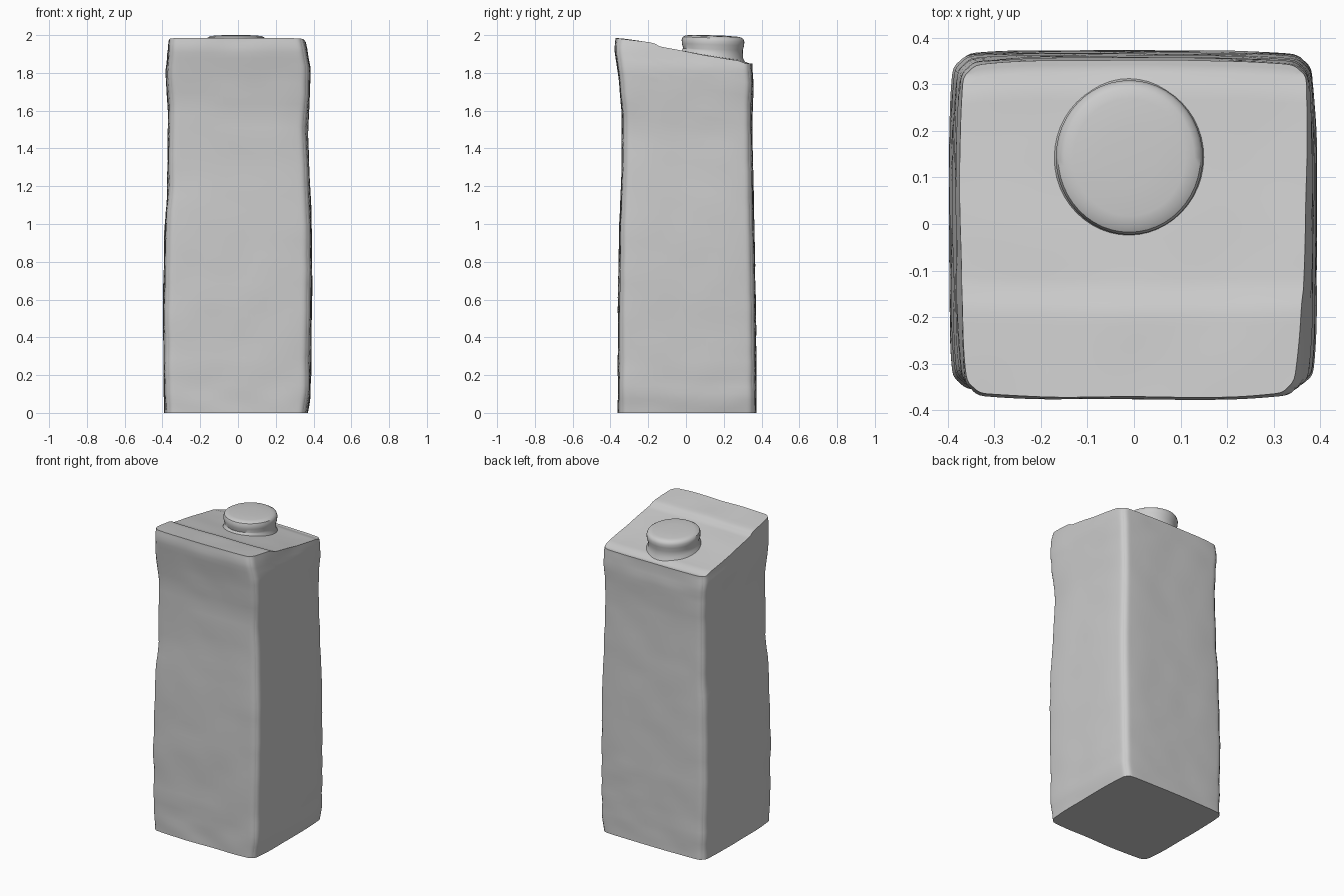
import bpy, bmesh, math
from mathutils import Vector, noise

cube = bpy.data.objects.get("Cube")
if cube:
    bpy.data.objects.remove(cube, do_unlink=True)

grey = bpy.data.materials.new("plain grey")
grey.use_nodes = True
GREY = (0.6, 0.6, 0.6, 1)
grey.diffuse_color = GREY
grey.node_tree.nodes["Principled BSDF"].inputs["Base Color"].default_value = GREY


def interp(points, t):
    """Piecewise linear lookup in a list of (key, value) pairs."""
    if t <= points[0][0]:
        return points[0][1]
    for (a, va), (b, vb) in zip(points, points[1:]):
        if t <= b:
            return va + (vb - va) * (t - a) / (b - a)
    return points[-1][1]


def finish(bm, name):
    bmesh.ops.recalc_face_normals(bm, faces=bm.faces)
    mesh = bpy.data.meshes.new(name)
    bm.to_mesh(mesh)
    bm.free()
    mesh.materials.append(grey)
    obj = bpy.data.objects.new(name, mesh)
    bpy.context.collection.objects.link(obj)
    bpy.ops.object.select_all(action="DESELECT")
    obj.select_set(True)
    bpy.context.view_layer.objects.active = obj
    bpy.ops.object.shade_smooth_by_angle(angle=math.radians(40))
    return obj


# Carton wall positions by height
LEFT = [(0, .37), (.1, .385), (.7, .393), (1, .39), (1.5, .37), (1.65, .38), (1.82, .385), (1.98, .355)]
RIGHT = [(0, .39), (.5, .398), (1, .388), (1.15, .375), (1.6, .37), (1.8, .383), (1.98, .367)]
FRONT = [(0, .36), (.6, .36), (1, .352), (1.3, .34), (1.6, .34), (1.8, .36), (1.92, .378), (1.98, .372)]
BACK = [(0, .373), (.5, .371), (1, .362), (1.5, .35), (1.75, .358), (1.84, .35)]
# Sloping roof with a small fold across it
ROOF = [(-.38, 1.985), (-.19, 1.96), (-.165, 1.953), (-.14, 1.938), (.1, 1.895), (.3, 1.865), (.35, 1.848)]
CORNER = 0.1


def carton_point(co):
    # Cluster the grid near the edges, then round the upright corners
    u, v, w = (math.sin(math.pi / 2 * c) for c in co)
    bulge_x, bulge_y = 1 - .035 * v ** 4, 1 - .03 * u ** 4
    flat = Vector((u, v))
    inner = Vector([max(CORNER - 1, min(1 - CORNER, c)) for c in flat])
    off = flat - inner
    if off.x and off.y:
        flat = inner + off.normalized() * max(abs(off.x), abs(off.y))
    u, v = flat
    h = (w + 1) / 2
    z = h * interp(ROOF, v * .37)
    x = u * interp(LEFT if u > 0 else RIGHT, z) * bulge_x
    y = v * interp(BACK if v > 0 else FRONT, z) * bulge_y
    # Gentle horizontal creases in the card
    dent = .004 * noise.noise(Vector((x * 5, y * 5, z * 10)))
    return Vector((x + dent * u, y + dent * v, z + (dent if h > .9 else 0)))


bm = bmesh.new()
bmesh.ops.create_cube(bm, size=2)
bmesh.ops.subdivide_edges(bm, edges=bm.edges[:], cuts=39, use_grid_fill=True)
for vert in bm.verts:
    vert.co = carton_point(vert.co)
finish(bm, "carton_body")


# Round screw cap, turned from a profile of (radius, height)
PROFILE = [(.172, 1.855), (.162, 1.885), (.151, 1.905), (.15, 1.925), (.157, 1.95),
           (.158, 1.97), (.153, 1.985), (.14, 1.993), (.12, 1.996), (.06, 1.999)]
SIDES = 48
bm = bmesh.new()
rings = []
for r, z in PROFILE:
    ring = []
    for i in range(SIDES):
        a = math.tau * i / SIDES
        y = r * math.sin(a)
        tilt = -.035 * y if z > 1.92 else -.17 * y
        ring.append(bm.verts.new((r * math.cos(a) - .01, y * 1.05 + .143, z + tilt)))
    rings.append(ring)
for low, high in zip(rings, rings[1:]):
    for i in range(SIDES):
        j = (i + 1) % SIDES
        bm.faces.new((low[i], low[j], high[j], high[i]))
bm.faces.new(rings[-1])
finish(bm, "screw_cap")
